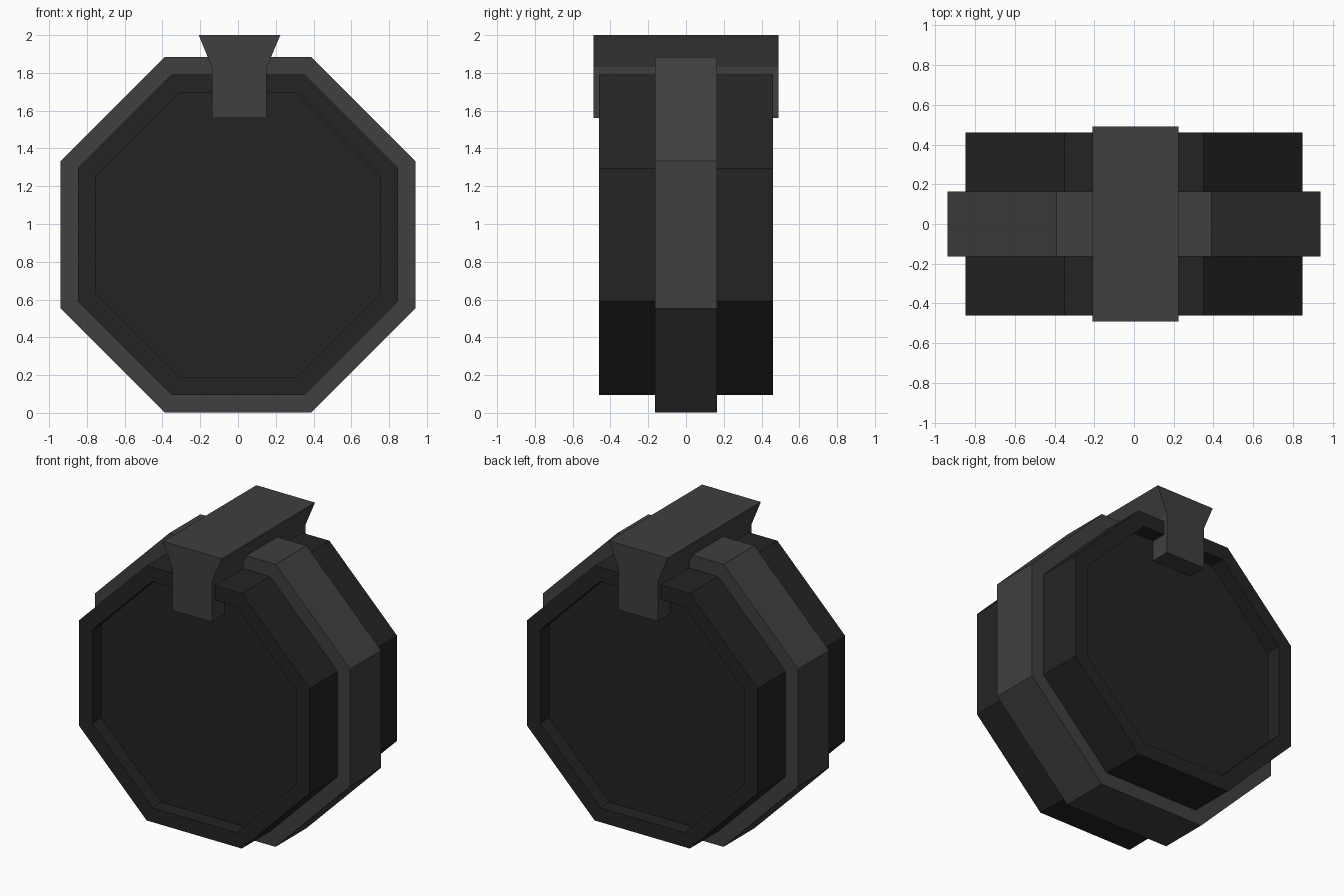
import bpy, bmesh

if "Cube" in bpy.data.objects:
    bpy.data.objects.remove(bpy.data.objects["Cube"])

CENTRE_Z = 0.943


def material(name, value):
    m = bpy.data.materials.new(name)
    m.diffuse_color = (value, value, value, 1)
    m.use_nodes = True
    m.node_tree.nodes["Principled BSDF"].inputs["Base Color"].default_value = m.diffuse_color
    return m


dark = material("charcoal", 0.0175)
grey = material("dark grey", 0.050)


def octagon(r, a):
    """Flat-topped octagon: half width r, half side length a."""
    pts = [(a, r), (r, a), (r, -a), (a, -r), (-a, -r), (-r, -a), (-r, a), (-a, r)]
    return [(x, z + CENTRE_Z) for x, z in pts]


def prism(profile, half_depth):
    """Extrude an x-z profile symmetrically along y."""
    bm = bmesh.new()
    face = bm.faces.new([bm.verts.new((x, -half_depth, z)) for x, z in profile])
    out = bmesh.ops.extrude_face_region(bm, geom=[face], use_keep_orig=True)
    verts = [v for v in out["geom"] if isinstance(v, bmesh.types.BMVert)]
    bmesh.ops.translate(bm, verts=verts, vec=(0, 2 * half_depth, 0))
    bmesh.ops.recalc_face_normals(bm, faces=bm.faces)
    return bm


def end_caps(bm):
    bm.normal_update()
    return [f for f in bm.faces if abs(f.normal.y) > 0.9]


def finish(bm, name, mat):
    bmesh.ops.recalc_face_normals(bm, faces=bm.faces)
    mesh = bpy.data.meshes.new(name)
    bm.to_mesh(mesh)
    bm.free()
    mesh.materials.append(mat)
    bpy.context.collection.objects.link(bpy.data.objects.new(name, mesh))


# Drum body with a recessed panel in each end
body = prism(octagon(0.848, 0.35), 0.461)
caps = end_caps(body)
bmesh.ops.inset_individual(body, faces=caps, thickness=0.103)
for cap in caps:
    step = -0.1 if cap.normal.y > 0 else 0.1
    # Straight recess walls
    out = bmesh.ops.extrude_discrete_faces(body, faces=[cap])
    new = out["faces"][0]
    bmesh.ops.translate(body, verts=new.verts[:], vec=(0, step, 0))
finish(body, "drum_body", dark)

# Raised band: octagonal ring around the middle of the body
band = prism(octagon(0.94, 0.39), 0.163)
caps = end_caps(band)
bmesh.ops.inset_individual(band, faces=caps, thickness=0.12)
rims = [e for f in caps for e in f.edges]
bmesh.ops.delete(band, geom=caps, context="FACES_ONLY")
bmesh.ops.bridge_loops(band, edges=rims)
finish(band, "middle_band", grey)

# Flared top clip with a leg hooking down into each recess
clip = prism([(-0.208, 2.0), (0.224, 2.0), (0.152, 1.83), (0.152, 1.74),
              (-0.138, 1.74), (-0.138, 1.83)], 0.49)
for y in (-0.361, 0.361):
    bmesh.ops.bisect_plane(clip, geom=clip.verts[:] + clip.edges[:] + clip.faces[:],
                           plane_co=(0, y, 0), plane_no=(0, 1, 0))
clip.normal_update()
feet = [f for f in clip.faces
        if f.normal.z < -0.9 and abs(f.calc_center_median().y) > 0.36]
out = bmesh.ops.extrude_discrete_faces(clip, faces=feet)
for foot in out["faces"]:
    bmesh.ops.translate(clip, verts=foot.verts[:], vec=(0, 0, -0.18))
bmesh.ops.remove_doubles(clip, verts=clip.verts[:], dist=0.0001)
finish(clip, "top_clip", grey)
